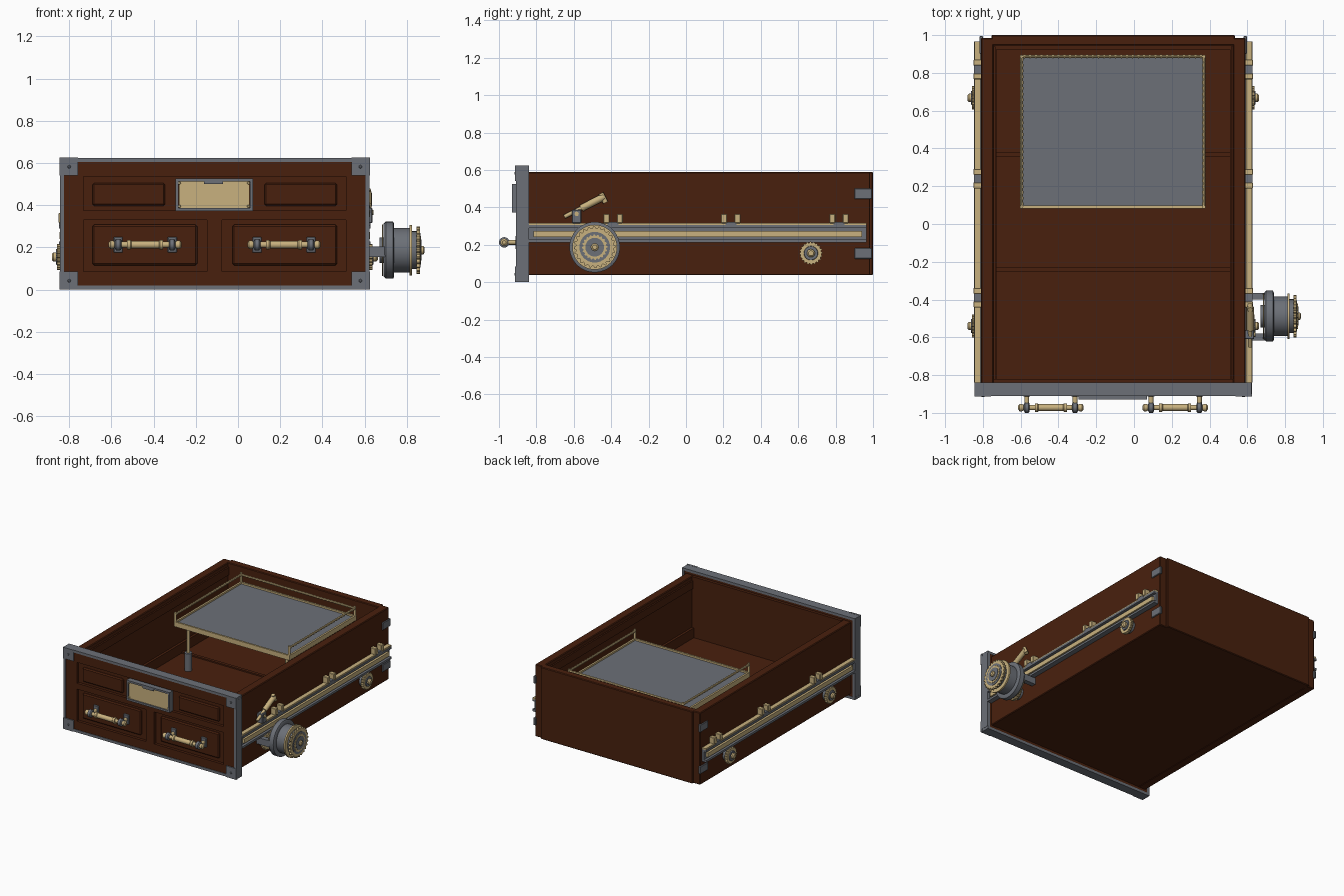
import bpy, bmesh, math
from mathutils import Matrix, Vector


def mat(name, rgb):
    m = bpy.data.materials.new(name)
    m.diffuse_color = (*rgb, 1)
    return m


WOOD = mat("mahogany", (0.066, 0.0145, 0.0042))
STEEL = mat("grey steel", (0.150, 0.162, 0.185))
BRASS = mat("pale brass", (0.58, 0.44, 0.21))
CX = -0.11  # middle of the drawer body


def finish(name, bm, m, smooth=False):
    bmesh.ops.recalc_face_normals(bm, faces=bm.faces[:])
    me = bpy.data.meshes.new(name)
    bm.to_mesh(me)
    bm.free()
    me.materials.append(m)
    ob = bpy.data.objects.new(name, me)
    bpy.context.collection.objects.link(ob)
    if smooth:
        bpy.ops.object.select_all(action='DESELECT')
        ob.select_set(True)
        bpy.context.view_layer.objects.active = ob
        bpy.ops.object.shade_smooth_by_angle(angle=math.radians(35))
    return ob


def box(name, x0, x1, y0, y1, z0, z1, m, bevel=0.0):
    bm = bmesh.new()
    bmesh.ops.create_cube(bm, size=1)
    c = Vector((x0 + x1, y0 + y1, z0 + z1)) / 2
    s = (abs(x1 - x0), abs(y1 - y0), abs(z1 - z0))
    bmesh.ops.transform(bm, matrix=Matrix.Translation(c) @ Matrix.Diagonal((*s, 1)), verts=bm.verts)
    if bevel:
        bmesh.ops.bevel(bm, geom=bm.edges[:], offset=bevel, segments=1, affect='EDGES')
    return finish(name, bm, m)


def lathe(name, base, axis, profile, m, n=32, teeth=0):
    """Turn (distance, radius) pairs about an axis; teeth > 0 notches the rim."""
    bm = bmesh.new()
    q = Vector(axis).to_track_quat('Z', 'Y')
    n = teeth * 4 if teeth else n
    rings = []
    for d, r in profile:
        ring = []
        for i in range(n):
            a = 2 * math.pi * i / n
            rr = r * (0.9 if teeth and i % 4 > 1 else 1)
            ring.append(bm.verts.new(Vector(base) + q @ Vector((rr * math.cos(a), rr * math.sin(a), d))))
        rings.append(ring)
    for a, b in zip(rings, rings[1:]):
        for i in range(n):
            bm.faces.new((a[i], a[(i + 1) % n], b[(i + 1) % n], b[i]))
    bm.faces.new(rings[0])
    bm.faces.new(rings[-1])
    return finish(name, bm, m, not teeth)


def rod(name, p, q, r, m, n=12):
    d = Vector(q) - Vector(p)
    return lathe(name, p, d, [(0, r), (d.length, r)], m, n)


# drawer body: floor, walls, back, inner trim
box("floor", -0.78, 0.56, -0.84, 0.97, 0.04, 0.125, WOOD)
for y in (-0.24, 0.367):
    box("floor_batten", -0.745, 0.525, y - 0.012, y + 0.012, 0.12, 0.135, WOOD)
for s in (-1, 1):
    box("side_wall", CX + s * 0.635, CX + s * 0.70, -0.845, 0.985, 0.037, 0.59, WOOD, 0.005)
    box("side_skirting", CX + s * 0.617, CX + s * 0.64, -0.82, 0.94, 0.12, 0.2, WOOD)
    box("side_upper_trim", CX + s * 0.624, CX + s * 0.64, -0.82, 0.94, 0.5, 0.56, WOOD)
box("back_wall", CX - 0.645, CX + 0.645, 0.945, 1.0, 0.037, 0.59, WOOD, 0.005)
box("back_skirting", -0.745, 0.525, 0.925, 0.95, 0.12, 0.2, WOOD)
box("front_lining", -0.745, 0.525, -0.85, -0.82, 0.04, 0.59, WOOD)

# front: steel edging around a panelled wooden face
box("front_core", -0.83, 0.61, -0.885, -0.842, 0.015, 0.61, WOOD)
for z0, z1 in ((0, 0.02), (0.605, 0.624)):
    box("front_edging", -0.845, 0.622, -0.91, -0.84, z0, z1, STEEL)
for s in (-1, 1):
    box("front_edging_side", CX + s * 0.714, CX + s * 0.7335, -0.91, -0.84, 0.02, 0.605, STEEL)
    box("front_stile", CX + s * 0.622, CX + s * 0.716, -0.906, -0.88, 0.018, 0.607, WOOD)
    for z0 in (0.0, 0.54):
        box("corner_plate", CX + s * 0.647, CX + s * 0.735, -0.914, -0.9, z0, z0 + 0.085, STEEL)
        lathe("corner_rivet", (CX + s * 0.69, -0.912, z0 + 0.042), (0, -1, 0), [(0, 0.01), (0.005, 0.005)], STEEL, 8)
for z0, z1 in ((0.018, 0.085), (0.33, 0.375), (0.535, 0.607)):
    box("front_rail", -0.735, 0.513, -0.906, -0.88, z0, z1, WOOD)
box("front_divider", -0.147, -0.076, -0.906, -0.88, 0.085, 0.33, WOOD)
for s in (-1, 1):
    box("lower_panel", CX + s * 0.083, CX + s * 0.58, -0.902, -0.88, 0.115, 0.308, WOOD, 0.008)
    box("upper_panel", CX + s * 0.235, CX + s * 0.58, -0.902, -0.88, 0.397, 0.505, WOOD, 0.008)

# blank label holder
box("label_plate", -0.28, 0.055, -0.92, -0.88, 0.385, 0.515, BRASS)
for z in (0.372, 0.512):
    box("label_frame", -0.295, 0.07, -0.93, -0.88, z, z + 0.014, STEEL)
for x in (-0.295, 0.058):
    box("label_frame_side", x, x + 0.012, -0.93, -0.88, 0.372, 0.526, STEEL)
for x in (-0.278, 0.05):
    for z in (0.395, 0.505):
        lathe("label_screw", (x, -0.918, z), (0, -1, 0), [(0, 0.008), (0.008, 0.005)], BRASS, 8)
box("label_catch", -0.16, -0.07, -0.93, -0.9, 0.5, 0.515, STEEL)

# pull handles
for hx in (-0.44, 0.218):
    grip = [(-0.115, 0.014), (-0.085, 0.014), (-0.085, 0.023), (-0.07, 0.023), (-0.065, 0.018), (0.065, 0.018),
            (0.07, 0.023), (0.085, 0.023), (0.085, 0.014), (0.115, 0.014)]
    lathe("handle_grip", (hx, -0.972, 0.213), (1, 0, 0), grip, BRASS, 20)
    for s in (-1, 1):
        px = hx + s * 0.128
        box("handle_plate", px - 0.022, px + 0.022, -0.912, -0.89, 0.175, 0.25, STEEL, 0.004)
        rod("handle_post", (px, -0.9, 0.213), (px, -0.965, 0.213), 0.013, BRASS)
        lathe("handle_collar", (px - s * 0.016, -0.972, 0.213), (s, 0, 0),
              [(0, 0.02), (0.006, 0.028), (0.026, 0.028), (0.032, 0.016)], STEEL, 16)
        lathe("handle_knob", (px + s * 0.012, -0.972, 0.213), (s, 0, 0),
              [(0, 0.013), (0.014, 0.02), (0.025, 0.02), (0.033, 0.01)], BRASS, 16)

# side runners, clamps, small wheels and rear brackets
for s in (-1, 1):
    def X(d):
        return CX + s * d
    box("runner_channel", X(0.695), X(0.718), -0.84, 0.965, 0.212, 0.305, STEEL)
    for z in (0.212, 0.29):
        box("runner_lip", X(0.695), X(0.738), -0.84, 0.965, z, z + 0.016, STEEL)
    box("runner_bar", X(0.70), X(0.735), -0.815, 0.94, 0.241, 0.274, BRASS)
    box("runner_cap", X(0.702), X(0.734), -0.84, 0.965, 0.304, 0.317, BRASS)
    for y in (-0.39, 0.24, 0.818):
        box("clamp_bridge", X(0.695), X(0.738), y - 0.03, y + 0.03, 0.305, 0.323, STEEL)
        for t in (-1, 1):
            box("clamp_block", X(0.695), X(0.74), y + t * 0.036 - 0.016, y + t * 0.036 + 0.016,
                0.315, 0.364, BRASS, 0.003)
    for y in (-0.54, 0.668):
        lathe("wheel_back", (X(0.69), y, 0.155), (s, 0, 0), [(0, 0.045), (0.045, 0.045)], STEEL, 24)
        lathe("wheel_rim", (X(0.725), y, 0.155), (s, 0, 0), [(0, 0.062), (0.022, 0.062)], BRASS, teeth=20)
        lathe("wheel_disc", (X(0.74), y, 0.155), (s, 0, 0), [(0, 0.04), (0.013, 0.036)], STEEL, 24)
        lathe("wheel_hub", (X(0.74), y, 0.155), (s, 0, 0), [(0, 0.022), (0.024, 0.022), (0.032, 0.014)], BRASS, 12)
    for z in (0.125, 0.445):
        box("rear_bracket", X(0.69), X(0.708), 0.9, 0.995, z, z + 0.057, STEEL, 0.003)

# winch on the right side
wy, wz = -0.488, 0.187
for y in (-0.383, -0.598):
    box("winch_arm", 0.58, 0.70, y - 0.018, y + 0.018, 0.155, 0.205, STEEL)
drum = [(0.67, 0.06), (0.69, 0.06), (0.69, 0.125), (0.7, 0.135), (0.735, 0.135), (0.74, 0.125), (0.74, 0.105), (0.815, 0.105)]
lathe("winch_drum", (0, wy, wz), (1, 0, 0), drum, STEEL, 48)
lathe("winch_inner_ring", (0.682, wy, wz), (1, 0, 0), [(0, 0.122), (0.006, 0.122)], BRASS, 40)
lathe("winch_flange", (0.812, wy, wz), (1, 0, 0), [(0, 0.12), (0.012, 0.12)], BRASS, 48)
lathe("winch_spacer", (0.82, wy, wz), (1, 0, 0), [(0, 0.09), (0.025, 0.09)], STEEL, 32)
lathe("winch_gear", (0.845, wy, wz), (1, 0, 0), [(0, 0.112), (0.016, 0.112)], BRASS, teeth=24)
lathe("winch_face", (0.855, wy, wz), (1, 0, 0), [(0, 0.082), (0.009, 0.082)], STEEL, 32)
lathe("winch_face_ring", (0.86, wy, wz), (1, 0, 0), [(0, 0.068), (0.007, 0.068)], BRASS, teeth=20)
lathe("winch_face_boss", (0.86, wy, wz), (1, 0, 0), [(0, 0.05), (0.01, 0.05)], STEEL, 24)
lathe("winch_hub", (0.86, wy, wz), (1, 0, 0), [(0, 0.02), (0.018, 0.02), (0.024, 0.012)], BRASS, 12)

# brake lever above the right runner
rod("lever_arm", (0.615, -0.65, 0.35), (0.615, -0.45, 0.452), 0.011, BRASS)
rod("lever_grip", (0.615, -0.56, 0.395), (0.615, -0.44, 0.456), 0.019, BRASS)
rod("lever_tip", (0.615, -0.455, 0.475), (0.615, -0.43, 0.425), 0.014, BRASS)
box("lever_pivot", 0.585, 0.636, -0.61, -0.56, 0.315, 0.388, STEEL, 0.004)
rod("lever_pin", (0.58, -0.585, 0.365), (0.642, -0.585, 0.365), 0.012, BRASS)

# raised tray with a brass gallery on three sides
tx0, tx1, ty0, ty1 = -0.603, 0.378, 0.083, 0.895
box("tray_plate", tx0 + 0.005, tx1 - 0.005, ty0 + 0.005, ty1 - 0.005, 0.475, 0.492, STEEL)
for y in (ty0, ty1 - 0.014):
    box("tray_rim", tx0, tx1, y, y + 0.014, 0.468, 0.505, BRASS)
for x in (tx0, tx1 - 0.014):
    box("tray_rim_side", x, x + 0.014, ty0, ty1, 0.468, 0.505, BRASS)
corners = [Vector((x, y, 0.56)) for x, y in
           ((tx0 + 0.008, ty0 + 0.008), (tx0 + 0.008, ty1 - 0.008), (tx1 - 0.008, ty1 - 0.008), (tx1 - 0.008, ty0 + 0.008))]
for a, b in zip(corners, corners[1:]):
    d = (b - a).length
    k = int(d / 0.03)
    beads = [(d * i / (2 * k), 0.010 if i % 2 else 0.007) for i in range(2 * k + 1)]
    lathe("gallery_rail", a, b - a, beads, BRASS, 8)
for c in corners:
    rod("gallery_post", (c.x, c.y, 0.48), (c.x, c.y, 0.575), 0.009, BRASS)
for x in (-0.53, 0.305):
    for y in (0.155, 0.82):
        rod("tray_leg", (x, y, 0.24), (x, y, 0.48), 0.011, BRASS)
        rod("tray_leg_socket", (x, y, 0.12), (x, y, 0.26), 0.027, STEEL, 16)
